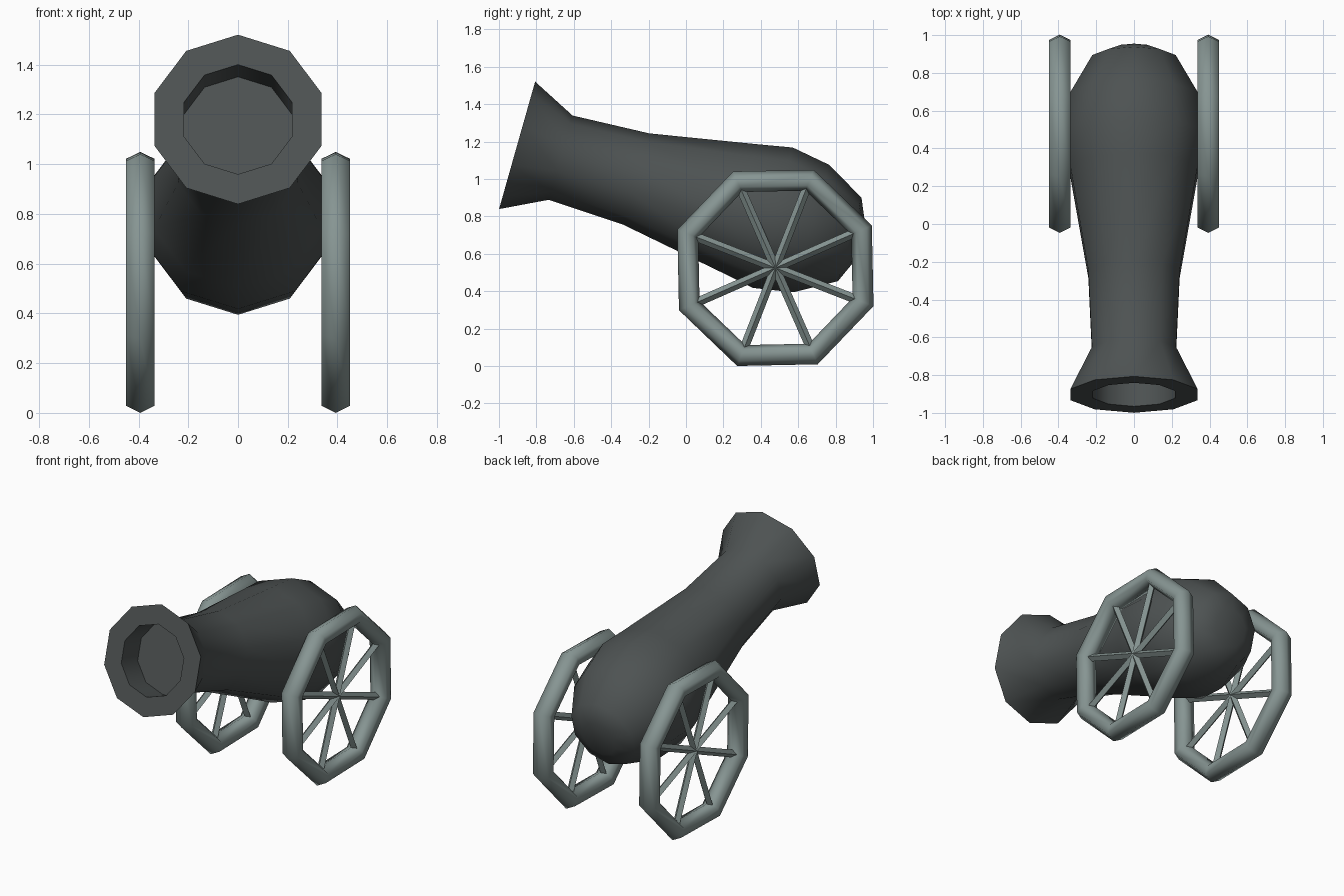
import bpy, bmesh, math
from mathutils import Matrix, Vector

if "Cube" in bpy.data.objects:
    bpy.data.objects.remove(bpy.data.objects["Cube"])


def material(name, rgb):
    m = bpy.data.materials.new(name)
    m.diffuse_color = (*rgb, 1)
    m.use_nodes = True
    m.node_tree.nodes["Principled BSDF"].inputs["Base Color"].default_value = m.diffuse_color
    return m


IRON = material("dark iron", (0.075, 0.085, 0.085))
STEEL = material("grey green metal", (0.24, 0.30, 0.29))


def finish(bm, name, mat, angle):
    bmesh.ops.recalc_face_normals(bm, faces=bm.faces[:])
    me = bpy.data.meshes.new(name)
    bm.to_mesh(me)
    bm.free()
    me.materials.append(mat)
    ob = bpy.data.objects.new(name, me)
    bpy.context.collection.objects.link(ob)
    bpy.ops.object.select_all(action='DESELECT')
    ob.select_set(True)
    bpy.context.view_layer.objects.active = ob
    bpy.ops.object.shade_smooth_by_angle(angle=math.radians(angle))
    return ob


def bridge(bm, a, b):
    n = len(a)
    for i in range(n):
        bm.faces.new((a[i], a[(i + 1) % n], b[(i + 1) % n], b[i]))


# Barrel: ten-sided lathe along a tilted axis, from bore floor to breech
TILT = math.radians(15.8)
axis = Vector((0, math.cos(TILT), -math.sin(TILT)))
up = Vector((0, math.sin(TILT), math.cos(TILT)))
muzzle = Vector((0, -0.903, 1.18))
profile = [(0.18, 0.229), (0, 0.229), (0, 0.354), (0.242, 0.234),
           (0.663, 0.254), (1.232, 0.355), (1.421, 0.39),
           (1.634, 0.354), (1.848, 0.232), (1.897, 0.12)]
bm = bmesh.new()
rings = []
for t, r in profile:
    ring = []
    for i in range(10):
        a = math.tau * i / 10
        ring.append(bm.verts.new(muzzle + axis * t + up * r * math.cos(a)
                                 + Vector((r * math.sin(a), 0, 0))))
    rings.append(ring)
for a, b in zip(rings, rings[1:]):
    bridge(bm, a, b)
bm.faces.new(rings[0])
bm.faces.new(rings[-1])
finish(bm, "barrel", IRON, 45)

# Wheels: octagonal rim with hexagonal section, plus four crossing spokes
for side, label in ((1, "right"), (-1, "left")):
    hub = Vector((side * 0.393, 0.478, 0.525))
    start = math.radians(22.5 + 1.2)

    bm = bmesh.new()
    rings = []
    for i in range(8):
        a = start + math.tau * i / 8
        out = Vector((0, math.cos(a), math.sin(a)))
        ring = []
        for j in range(6):
            b = math.tau * j / 6
            ring.append(bm.verts.new(hub + out * (0.503 + 0.06 * math.cos(b))
                                     + Vector((0.066 * math.sin(b), 0, 0))))
        rings.append(ring)
    for i in range(8):
        bridge(bm, rings[i], rings[(i + 1) % 8])
    finish(bm, label + "_wheel_rim", STEEL, 65)

    bm = bmesh.new()
    for i in range(4):
        a = start + math.tau * i / 8
        turn = Matrix.Rotation(a - math.pi / 2, 4, 'X')
        square = Matrix.Rotation(math.radians(0), 4, 'Z')
        bmesh.ops.create_cone(bm, cap_ends=True, segments=4, radius1=0.024,
                              radius2=0.024, depth=0.94,
                              matrix=Matrix.Translation(hub) @ turn @ square)
    finish(bm, label + "_wheel_spokes", STEEL, 30)
